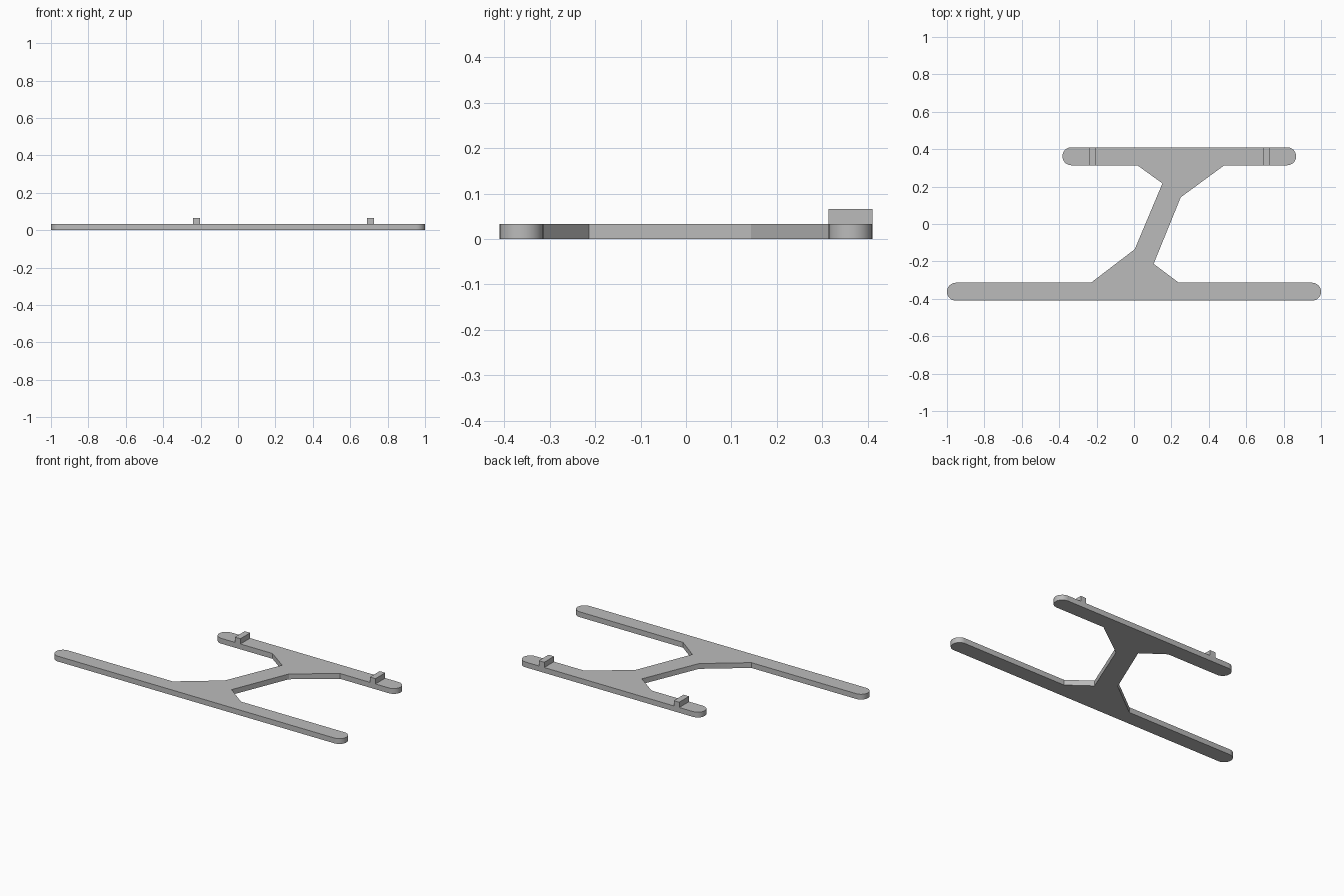
import bpy
import bmesh
from math import pi, sin, cos, radians

cube = bpy.data.objects.get("Cube")
if cube:
    bpy.data.objects.remove(cube, do_unlink=True)

THICK = 0.033          # plate thickness
BAR_Y = 0.362          # centre line of both bars
R = 0.048              # half width of the bars

grey = bpy.data.materials.new("plain grey")
grey.use_nodes = True
grey.diffuse_color = (0.5, 0.5, 0.5, 1)
grey.node_tree.nodes["Principled BSDF"].inputs["Base Color"].default_value = (0.5, 0.5, 0.5, 1)


def extrude(name, outline, z0, z1):
    """Solid prism from a counter-clockwise outline."""
    bm = bmesh.new()
    face = bm.faces.new([bm.verts.new((x, y, z0)) for x, y in outline])
    new = bmesh.ops.extrude_face_region(bm, geom=[face])["geom"]
    bmesh.ops.translate(bm, vec=(0, 0, z1 - z0),
                        verts=[v for v in new if isinstance(v, bmesh.types.BMVert)])
    bmesh.ops.recalc_face_normals(bm, faces=bm.faces)
    mesh = bpy.data.meshes.new(name)
    bm.to_mesh(mesh)
    bm.free()
    mesh.materials.append(grey)
    obj = bpy.data.objects.new(name, mesh)
    bpy.context.collection.objects.link(obj)
    bpy.ops.object.select_all(action="DESELECT")
    obj.select_set(True)
    bpy.context.view_layer.objects.active = obj
    bpy.ops.object.shade_smooth_by_angle(angle=radians(30))
    return obj


def round_end(cx, cy, start, steps=16):
    """Half circle, counter-clockwise from the start angle."""
    angles = [start + pi * i / steps for i in range(steps + 1)]
    return [(cx + R * cos(a), cy + R * sin(a)) for a in angles]


# One flat frame: two round-ended bars joined by a slanted, gusseted web
inner = BAR_Y - R
right_side = [(0.24, -inner), (0.105, -0.213), (0.25, 0.143), (0.483, inner)]
left_side = [(0.018, inner), (0.152, 0.217), (0.004, -0.135), (-0.23, -inner)]
outline = (round_end(1 - R, -BAR_Y, -pi / 2) + right_side
           + round_end(0.867 - R, BAR_Y, -pi / 2)
           + round_end(-0.383 + R, BAR_Y, pi / 2) + left_side
           + round_end(-1 + R, -BAR_Y, pi / 2))
extrude("frame_plate", outline, 0, THICK)

# Two small raised stops across the rear bar
for name, x in (("right_stop", -0.222), ("left_stop", 0.708)):
    w = 0.019
    extrude(name, [(x - w, inner), (x + w, inner), (x + w, BAR_Y + R), (x - w, BAR_Y + R)],
            THICK, THICK * 2)
